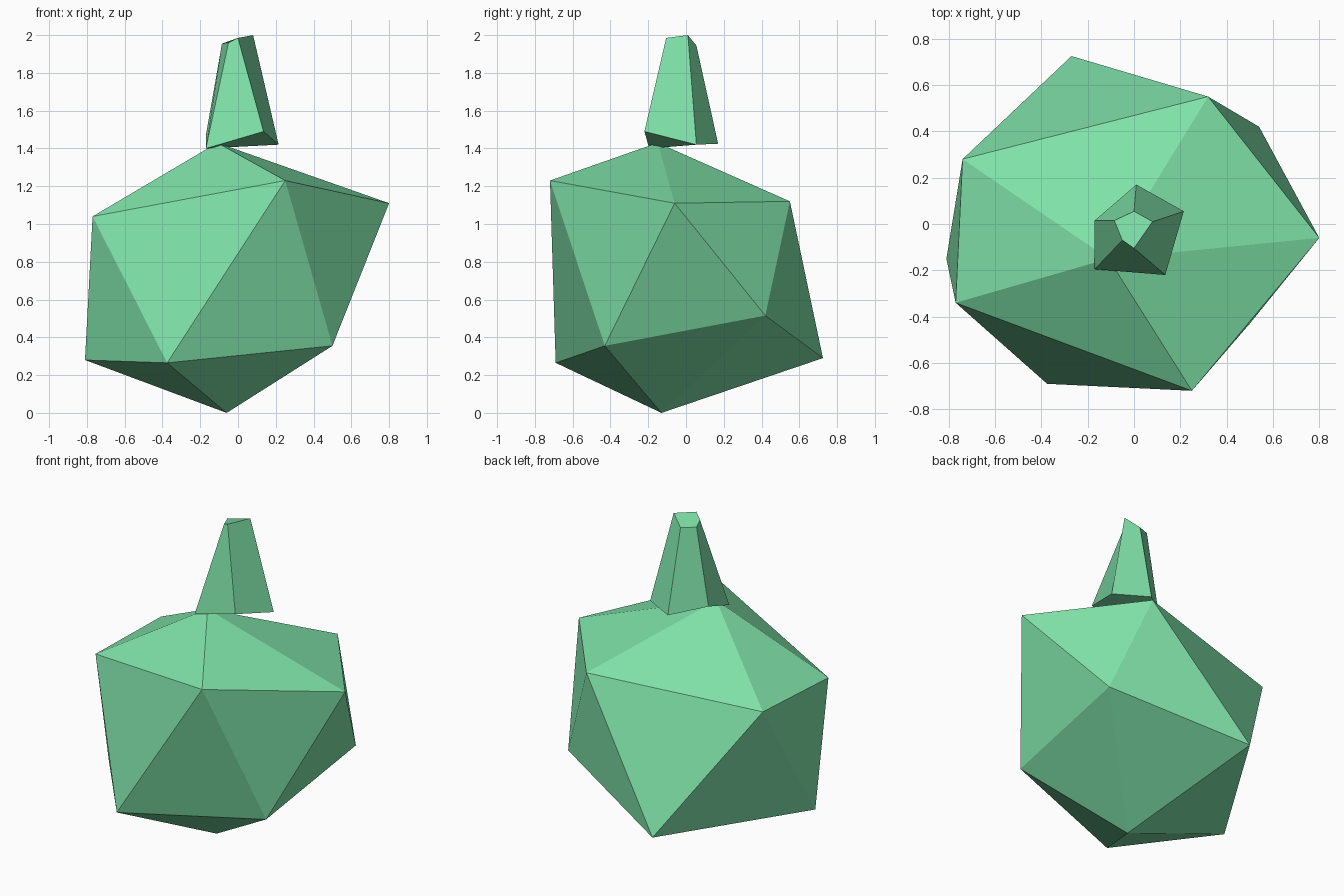
import bpy
import bmesh

cube = bpy.data.objects.get("Cube")
if cube:
    bpy.data.objects.remove(cube, do_unlink=True)

# Single green material
green = bpy.data.materials.new("soft_green")
green.use_nodes = True
colour = (0.21, 0.75, 0.39, 1)
green.diffuse_color = colour
green.node_tree.nodes["Principled BSDF"].inputs["Base Color"].default_value = colour


def make_object(name, bm):
    bmesh.ops.recalc_face_normals(bm, faces=bm.faces[:])
    mesh = bpy.data.meshes.new(name)
    bm.to_mesh(mesh)
    bm.free()
    mesh.materials.append(green)
    obj = bpy.data.objects.new(name, mesh)
    bpy.context.collection.objects.link(obj)
    return obj


def add_ring(bm, points):
    return [bm.verts.new(p) for p in points]


# Irregular twenty-sided body: two poles and two staggered rings of five
def build_body():
    bm = bmesh.new()
    top = bm.verts.new((-0.11, -0.15, 1.43))
    bottom = bm.verts.new((-0.06, -0.13, 0))
    upper = add_ring(bm, [(-0.77, -0.34, 1.04), (0.25, -0.72, 1.23), (0.8, -0.06, 1.11),
                          (0.32, 0.55, 1.12), (-0.74, 0.28, 1.05)])
    lower = add_ring(bm, [(-0.81, -0.15, 0.28), (-0.375, -0.69, 0.265), (0.5, -0.43, 0.355),
                          (0.54, 0.42, 0.515), (-0.27, 0.725, 0.29)])
    count = len(upper)
    for i in range(count):
        j = (i + 1) % count
        bm.faces.new((top, upper[i], upper[j]))
        bm.faces.new((upper[i], lower[i], lower[j]))
        bm.faces.new((upper[i], lower[j], upper[j]))
        bm.faces.new((bottom, lower[j], lower[i]))
    return make_object("faceted_body", bm)


# Tapered five-sided stem with uneven ends
def build_stem():
    bm = bmesh.new()
    base = add_ring(bm, [(0.01, 0.17, 1.425), (0.215, 0.055, 1.42), (0.135, -0.22, 1.49),
                         (-0.17, -0.195, 1.4), (-0.17, 0.015, 1.47)])
    tip = add_ring(bm, [(0, 0.055, 1.945), (0.08, 0.01, 2), (0, -0.105, 1.985),
                        (-0.05, -0.07, 1.96), (-0.085, 0.015, 1.955)])
    count = len(base)
    for i in range(count):
        j = (i + 1) % count
        bm.faces.new((base[i], base[j], tip[j], tip[i]))
    bm.faces.new(base)
    bm.faces.new(tip)
    return make_object("stem", bm)


build_body()
build_stem()
